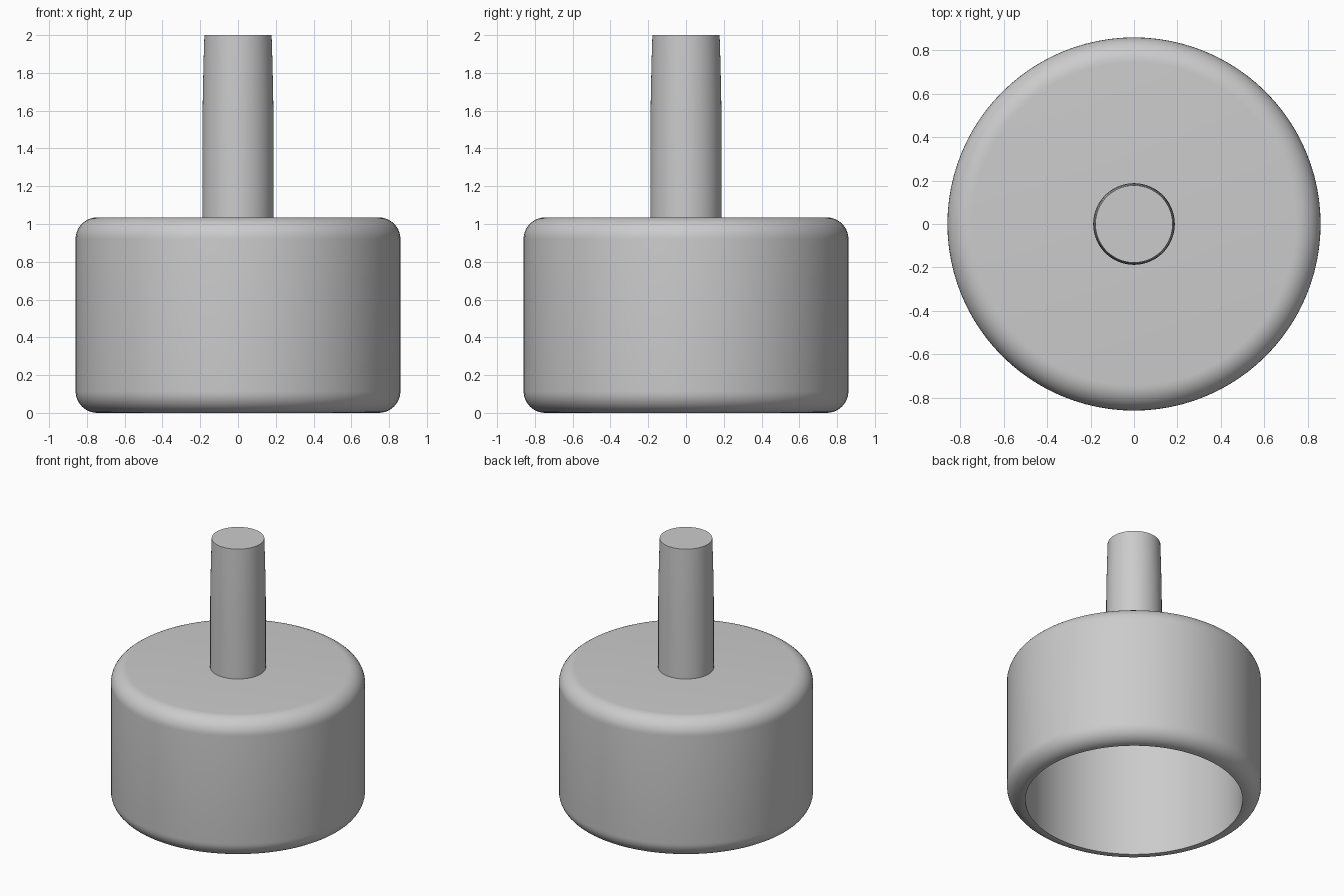
import bpy, bmesh, math

if "Cube" in bpy.data.objects:
    bpy.data.objects.remove(bpy.data.objects["Cube"])

SEGMENTS = 96

grey = bpy.data.materials.new("light_grey")
grey.use_nodes = True
grey.diffuse_color = (0.6, 0.6, 0.6, 1)
grey.node_tree.nodes["Principled BSDF"].inputs["Base Color"].default_value = grey.diffuse_color


def arc(cx, cz, radius, start, end, steps=10):
    """Profile points along a rounded corner, angles in degrees."""
    angles = [math.radians(start + (end - start) * i / steps) for i in range(steps + 1)]
    return [(cx + radius * math.cos(a), cz + radius * math.sin(a)) for a in angles]


def lathe(name, profile):
    """Spin a radius/height profile around the z axis."""
    bm = bmesh.new()
    verts = [bm.verts.new((r, 0, z)) for r, z in profile]
    edges = [bm.edges.new(pair) for pair in zip(verts, verts[1:])]
    bmesh.ops.spin(bm, geom=verts + edges, cent=(0, 0, 0), axis=(0, 0, 1),
                   angle=math.tau, steps=SEGMENTS, use_duplicate=False)
    bmesh.ops.remove_doubles(bm, verts=bm.verts, dist=0.0005)
    bmesh.ops.recalc_face_normals(bm, faces=bm.faces)
    mesh = bpy.data.meshes.new(name)
    bm.to_mesh(mesh)
    bm.free()
    mesh.materials.append(grey)
    obj = bpy.data.objects.new(name, mesh)
    bpy.context.collection.objects.link(obj)
    bpy.ops.object.select_all(action="DESELECT")
    obj.select_set(True)
    bpy.context.view_layer.objects.active = obj
    bpy.ops.object.shade_smooth_by_angle(angle=math.radians(30))
    return obj


# Hollow cup, open underneath, with rounded outer rims
outer, height, inner, ceiling, fillet = 0.86, 1.035, 0.735, 0.91, 0.115
cup = [(0, ceiling), (inner, ceiling), (inner, 0)]
cup += arc(outer - fillet, fillet, fillet, -90, 0)
cup += arc(outer - fillet, height - fillet, fillet, 0, 90)
cup += [(0, height)]
lathe("cup", cup)

# Stem, straight below and gently tapering to a flat top
lathe("stem", [(0, height - 0.05), (0.188, height - 0.05), (0.188, 1.55),
               (0.186, 1.7), (0.182, 1.87), (0.178, 2.0), (0, 2.0)])
